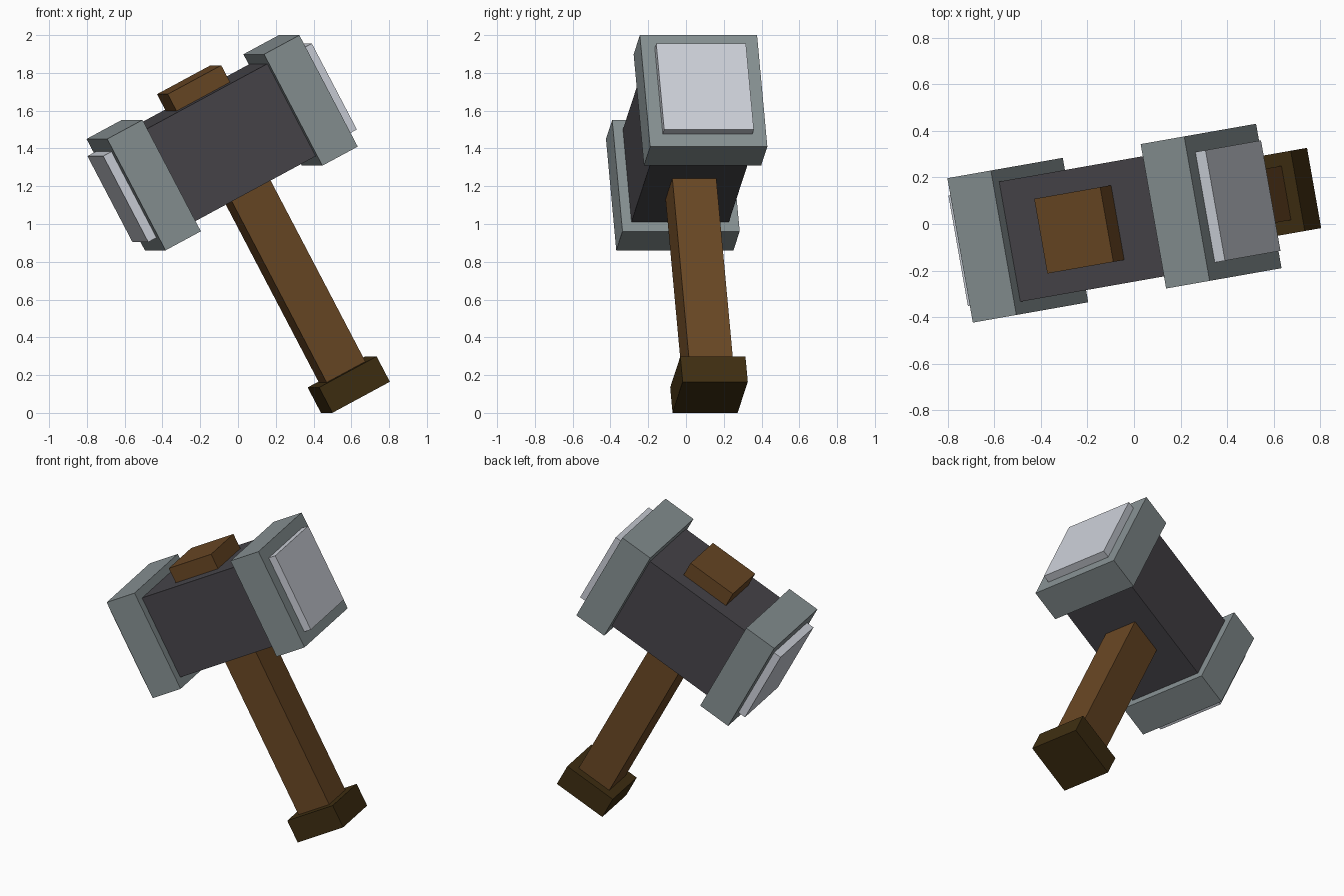
import bpy
import bmesh
from math import radians
from mathutils import Matrix, Vector

if "Cube" in bpy.data.objects:
    bpy.data.objects.remove(bpy.data.objects["Cube"], do_unlink=True)


def material(name, rgb):
    # 8-bit display colour converted to linear
    lin = [((c / 255 + 0.055) / 1.055) ** 2.4 for c in rgb] + [1.0]
    m = bpy.data.materials.new(name)
    m.use_nodes = True
    m.diffuse_color = lin
    m.node_tree.nodes["Principled BSDF"].inputs["Base Color"].default_value = lin
    return m


iron = material("dark_iron", (71, 69, 74))
steel = material("grey_steel", (135, 145, 147))
polished = material("polished_steel", (204, 208, 216))
wood = material("brown_wood", (105, 71, 36))
dark_wood = material("dark_wood", (63, 46, 17))

# The whole hammer leans and turns about the centre of its head
POSE = (Matrix.Translation((-0.084, 0.0035, 1.43))
        @ Matrix.Rotation(radians(10), 4, 'Z')
        @ Matrix.Rotation(radians(-28), 4, 'Y'))


def box(name, low, high, mat):
    """Box between two corners, in the hammer's own upright frame."""
    low, high = Vector(low), Vector(high)
    bm = bmesh.new()
    bmesh.ops.create_cube(bm, size=1)
    bmesh.ops.scale(bm, vec=high - low, verts=bm.verts)
    bmesh.ops.translate(bm, vec=(low + high) / 2, verts=bm.verts)
    mesh = bpy.data.meshes.new(name)
    bm.to_mesh(mesh)
    bm.free()
    mesh.materials.append(mat)
    obj = bpy.data.objects.new(name, mesh)
    obj.matrix_world = POSE
    bpy.context.collection.objects.link(obj)
    return obj


def centred_box(name, x, half_y, half_z, mat):
    x0, x1 = sorted(x)
    return box(name, (x0, -half_y, -half_z), (x1, half_y, half_z), mat)


# Head core
centred_box("head_core", (-0.4, 0.4), 0.262, 0.277, iron)

# End blocks and striking plates
for side, s in (("left", 1), ("right", -1)):
    centred_box(side + "_end_block", (s * 0.37, s * 0.585), 0.315, 0.334, steel)
    centred_box(side + "_striking_plate", (s * 0.57, s * 0.635), 0.241, 0.258, polished)

# Handle, its top end and the pommel
H, T, P = 0.118, 0.163, 0.175
box("handle", (-H, -H, -1.5), (H, H, -0.2), wood)
box("handle_top", (-T, -T, 0.2), (T, T, 0.378), wood)
box("pommel", (-P, -P, -1.526), (P, P, -1.374), dark_wood)
